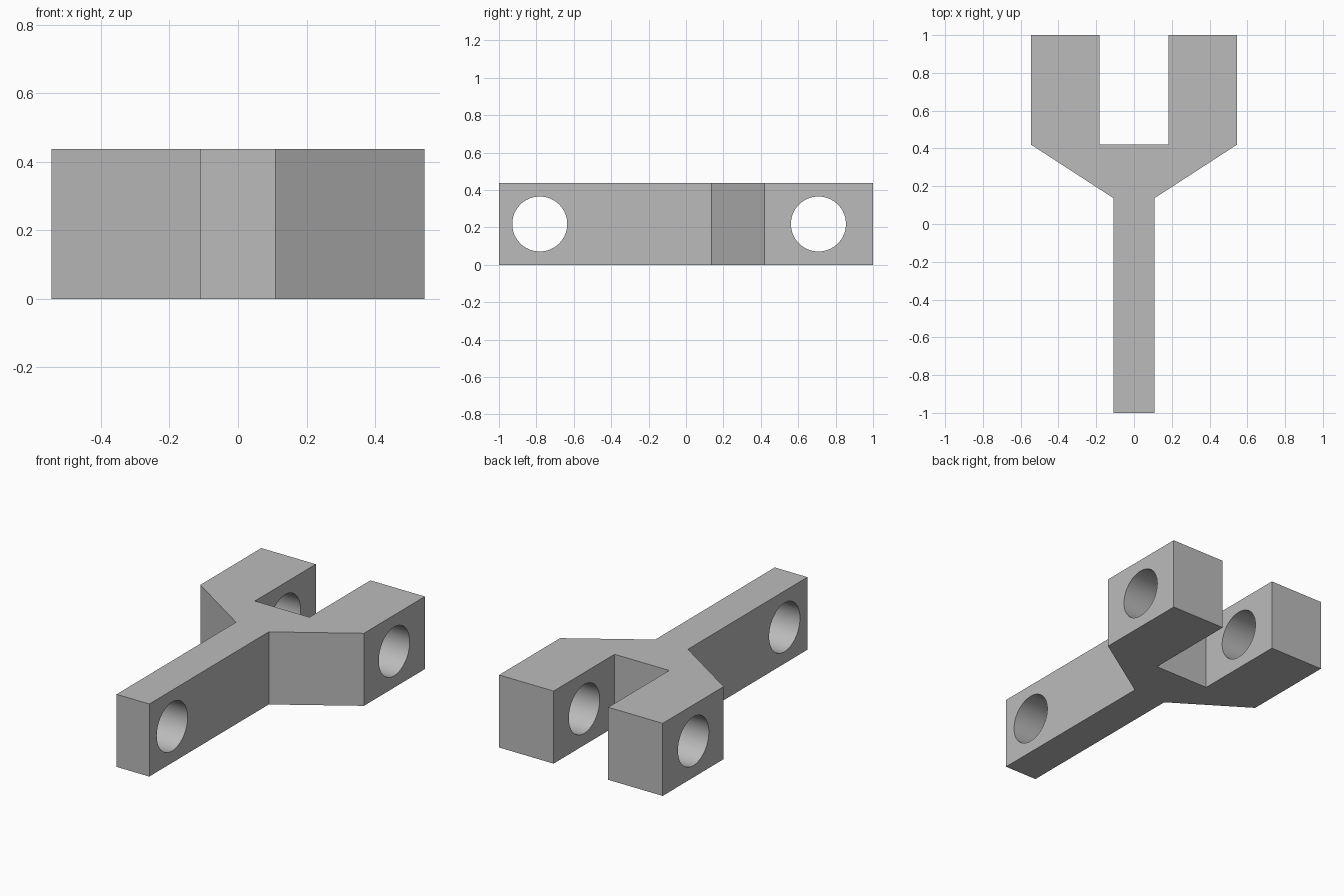
import bpy
import bmesh
import math

cube = bpy.data.objects.get("Cube")
if cube:
    bpy.data.objects.remove(cube, do_unlink=True)

HEIGHT = 0.437
HOLE_RADIUS = 0.147

grey = bpy.data.materials.new("plain grey")
grey.use_nodes = True
grey.diffuse_color = (0.5, 0.5, 0.5, 1)
grey.node_tree.nodes["Principled BSDF"].inputs["Base Color"].default_value = (0.5, 0.5, 0.5, 1)

# Fork outline: right half from stem end to slot floor, then mirrored
half = [(0.109, -1), (0.109, 0.137), (0.545, 0.42), (0.545, 1), (0.182, 1), (0.182, 0.42)]
outline = half + [(-x, y) for x, y in reversed(half)]

bm = bmesh.new()
base = bm.faces.new([bm.verts.new((x, y, 0)) for x, y in outline])
top = bmesh.ops.extrude_face_region(bm, geom=[base])["geom"]
bmesh.ops.translate(bm, vec=(0, 0, HEIGHT),
                    verts=[v for v in top if isinstance(v, bmesh.types.BMVert)])
bmesh.ops.recalc_face_normals(bm, faces=bm.faces)
mesh = bpy.data.meshes.new("clevis_fork")
bm.to_mesh(mesh)
bm.free()
mesh.materials.append(grey)
fork = bpy.data.objects.new("clevis_fork", mesh)
bpy.context.collection.objects.link(fork)


def drill_hole(name, y):
    """Bore a round pin hole through the fork along x."""
    bpy.ops.mesh.primitive_cylinder_add(vertices=64, radius=HOLE_RADIUS, depth=2,
                                        location=(0, y, HEIGHT / 2),
                                        rotation=(0, math.pi / 2, 0))
    cutter = bpy.context.object
    cutter.name = name
    cutter.hide_render = True
    cutter.data.materials.append(grey)
    mod = fork.modifiers.new(name, 'BOOLEAN')
    mod.operation = 'DIFFERENCE'
    mod.solver = 'EXACT'
    mod.object = cutter
    bpy.context.view_layer.objects.active = fork
    bpy.ops.object.modifier_apply(modifier=mod.name)
    bpy.data.objects.remove(cutter, do_unlink=True)


# Pin holes in the stem and in both prongs
drill_hole("stem_hole_cutter", -0.782)
drill_hole("prong_hole_cutter", 0.708)

# Smooth bores, crisp edges
bpy.ops.object.select_all(action='DESELECT')
fork.select_set(True)
bpy.context.view_layer.objects.active = fork
bpy.ops.object.shade_smooth_by_angle(angle=math.radians(30))
